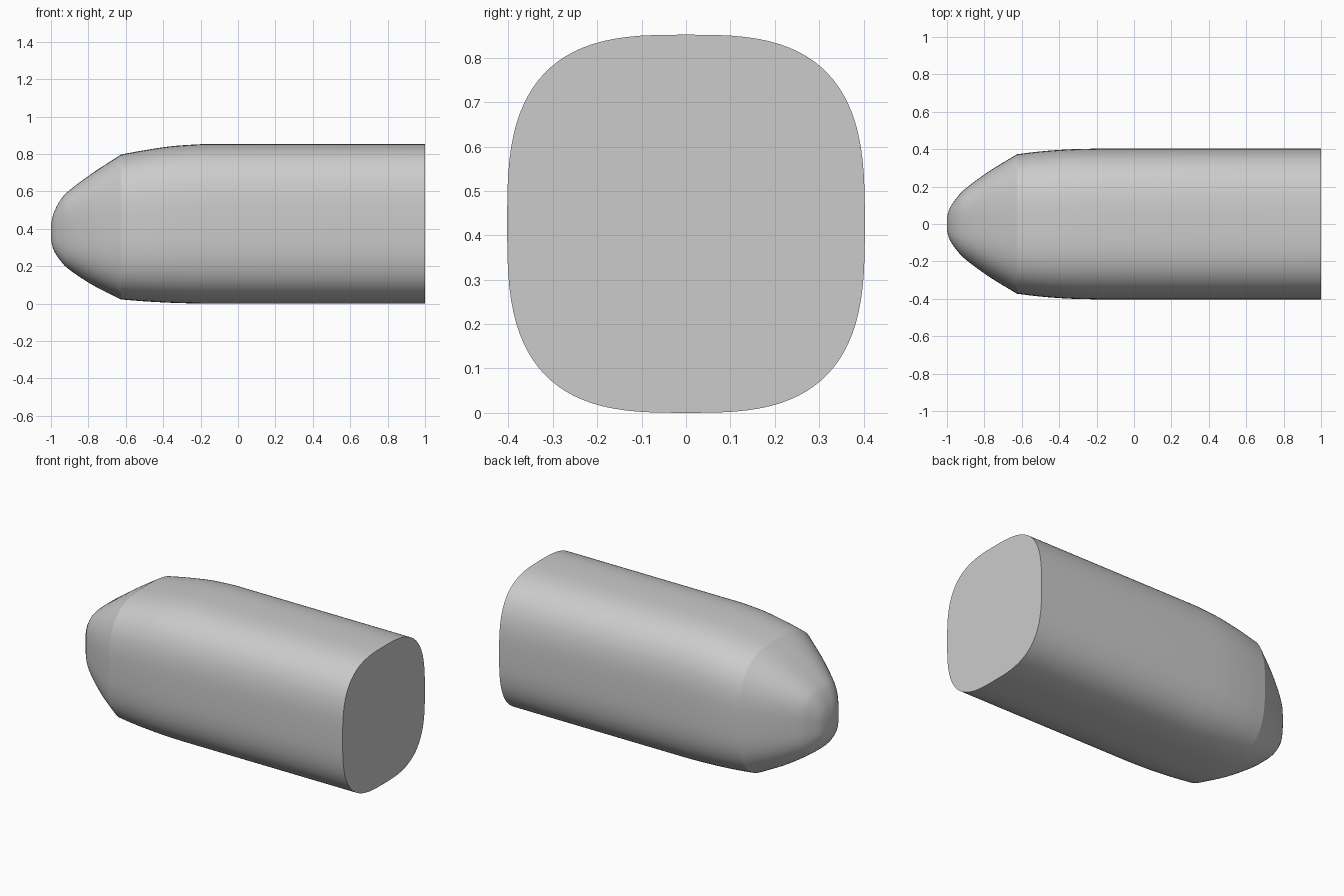
import bpy
import bmesh
from math import cos, sin, pi, copysign

cube = bpy.data.objects.get("Cube")
if cube:
    bpy.data.objects.remove(cube)

SIDES = 96
STEPS = 5

# Stations along the body: x, half width, bottom z, top z
nose = [(-1.0, 0.035, 0.34, 0.425), (-0.985, 0.085, 0.285, 0.485),
        (-0.95, 0.137, 0.23, 0.553), (-0.9, 0.19, 0.18, 0.607),
        (-0.77, 0.285, 0.095, 0.703), (-0.625, 0.373, 0.022, 0.797)]
shoulder = [(-0.625, 0.373, 0.022, 0.797), (-0.5, 0.388, 0.012, 0.82),
            (-0.35, 0.399, 0.004, 0.842), (-0.2, 0.403, 0, 0.852)]


def smooth_stations(points):
    """Catmull-Rom interpolation through the stations."""
    padded = [points[0]] + points + [points[-1]]
    result = []
    for a, b, c, d in zip(padded, padded[1:], padded[2:], padded[3:]):
        for i in range(STEPS):
            t = i / STEPS
            result.append([0.5 * (2 * q + (r - p) * t + (2 * p - 5 * q + 4 * r - s) * t * t
                                  + (3 * q - p - 3 * r + s) * t ** 3)
                           for p, q, r, s in zip(a, b, c, d)])
    return result + [points[-1]]


def rounded(v, n=3):
    """One coordinate of a superellipse."""
    return copysign(abs(v) ** (2 / n), v)


# Loft the rounded-square section through all stations
nose_rings = smooth_stations(nose)
stations = nose_rings + smooth_stations(shoulder)[1:] + [(1.0, 0.403, 0, 0.852)]
bm = bmesh.new()
rings = []
for x, half, low, high in stations:
    angles = [2 * pi * i / SIDES for i in range(SIDES)]
    rings.append([bm.verts.new((x, half * rounded(cos(a)),
                                (low + high) / 2 + (high - low) / 2 * rounded(sin(a))))
                  for a in angles])
for r0, r1 in zip(rings, rings[1:]):
    for i in range(SIDES):
        j = (i + 1) % SIDES
        bm.faces.new((r0[i], r0[j], r1[j], r1[i]))
bm.faces.new(rings[0])
bm.faces.new(rings[-1])
bmesh.ops.recalc_face_normals(bm, faces=bm.faces)

# Smooth skin, with a crease at the shoulder and around the flat end
for face in bm.faces:
    face.smooth = True
for ring in (rings[len(nose_rings) - 1], rings[-1]):
    for i in range(SIDES):
        bm.edges.get((ring[i], ring[(i + 1) % SIDES])).smooth = False

mesh = bpy.data.meshes.new("fuselage_nose")
bm.to_mesh(mesh)
bm.free()
body = bpy.data.objects.new("fuselage_nose", mesh)
bpy.context.collection.objects.link(body)

# Plain grey
grey = bpy.data.materials.new("plain_grey")
grey.use_nodes = True
colour = (0.6, 0.6, 0.6, 1)
grey.diffuse_color = colour
grey.node_tree.nodes["Principled BSDF"].inputs["Base Color"].default_value = colour
mesh.materials.append(grey)
